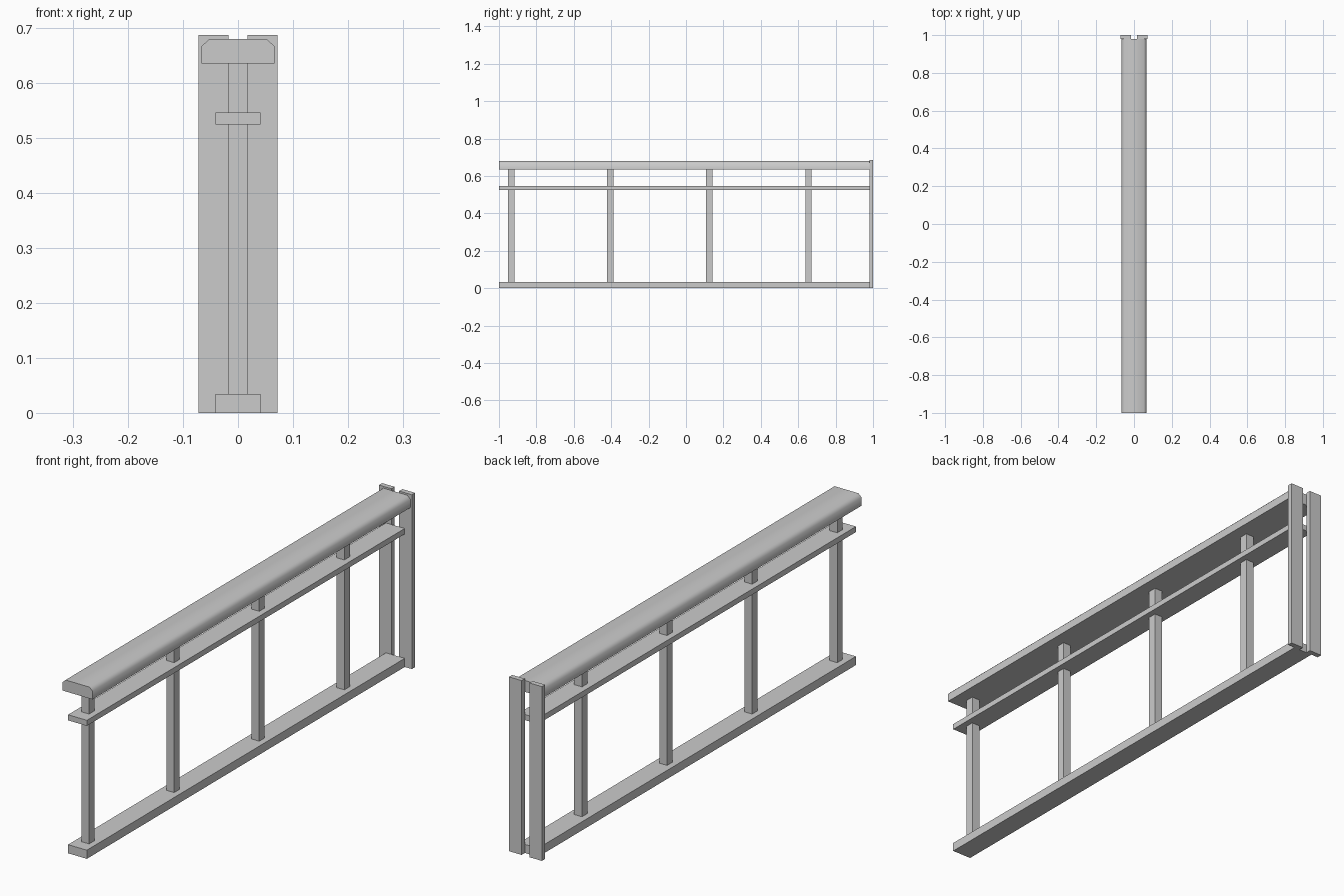
import bpy
import bmesh
import math

cube = bpy.data.objects.get("Cube")
if cube:
    bpy.data.objects.remove(cube, do_unlink=True)

GREY = (0.6, 0.6, 0.6, 1)
mat = bpy.data.materials.new("plain grey")
mat.use_nodes = True
mat.diffuse_color = GREY
mat.node_tree.nodes["Principled BSDF"].inputs["Base Color"].default_value = GREY


def extrude_profile(name, profile, y0, y1):
    """Extrude an (x, z) outline along y."""
    bm = bmesh.new()
    face = bm.faces.new([bm.verts.new((x, y0, z)) for x, z in profile])
    ext = bmesh.ops.extrude_face_region(bm, geom=[face], use_keep_orig=True)
    verts = [v for v in ext["geom"] if isinstance(v, bmesh.types.BMVert)]
    bmesh.ops.translate(bm, verts=verts, vec=(0, y1 - y0, 0))
    bmesh.ops.recalc_face_normals(bm, faces=bm.faces)
    mesh = bpy.data.meshes.new(name)
    bm.to_mesh(mesh)
    bm.free()
    mesh.materials.append(mat)
    obj = bpy.data.objects.new(name, mesh)
    bpy.context.collection.objects.link(obj)
    return obj


def box(name, x0, x1, y0, y1, z0, z1):
    return extrude_profile(name, [(x0, z0), (x1, z0), (x1, z1), (x0, z1)], y0, y1)


FRONT, WALL, BACK = -1.0, 0.98, 1.0

# Long rails
box("bottom_rail", -0.041, 0.041, FRONT, WALL, 0, 0.034)
box("middle_rail", -0.041, 0.041, FRONT, WALL, 0.524, 0.546)

# Handrail with chamfered, softly shaded top corners
half = [(0.066, 0.635), (0.066, 0.667), (0.052, 0.68)]
handrail = extrude_profile(
    "handrail", half + [(-x, z) for x, z in reversed(half)], FRONT, WALL)
bpy.ops.object.select_all(action='DESELECT')
handrail.select_set(True)
bpy.context.view_layer.objects.active = handrail
bpy.ops.object.shade_smooth_by_angle(angle=math.radians(60))

# Evenly spaced posts, split by the middle rail
for i in range(4):
    y = -0.935 + 0.53 * i
    for part, z0, z1 in (("lower", 0.034, 0.524), ("upper", 0.546, 0.635)):
        box(f"{part}_post_{i + 1}", -0.017, 0.017, y - 0.017, y + 0.017, z0, z1)

# Pair of upright boards at the back end
box("left_end_board", 0.017, 0.072, WALL, BACK, 0, 0.687)
box("right_end_board", -0.072, -0.017, WALL, BACK, 0, 0.687)
